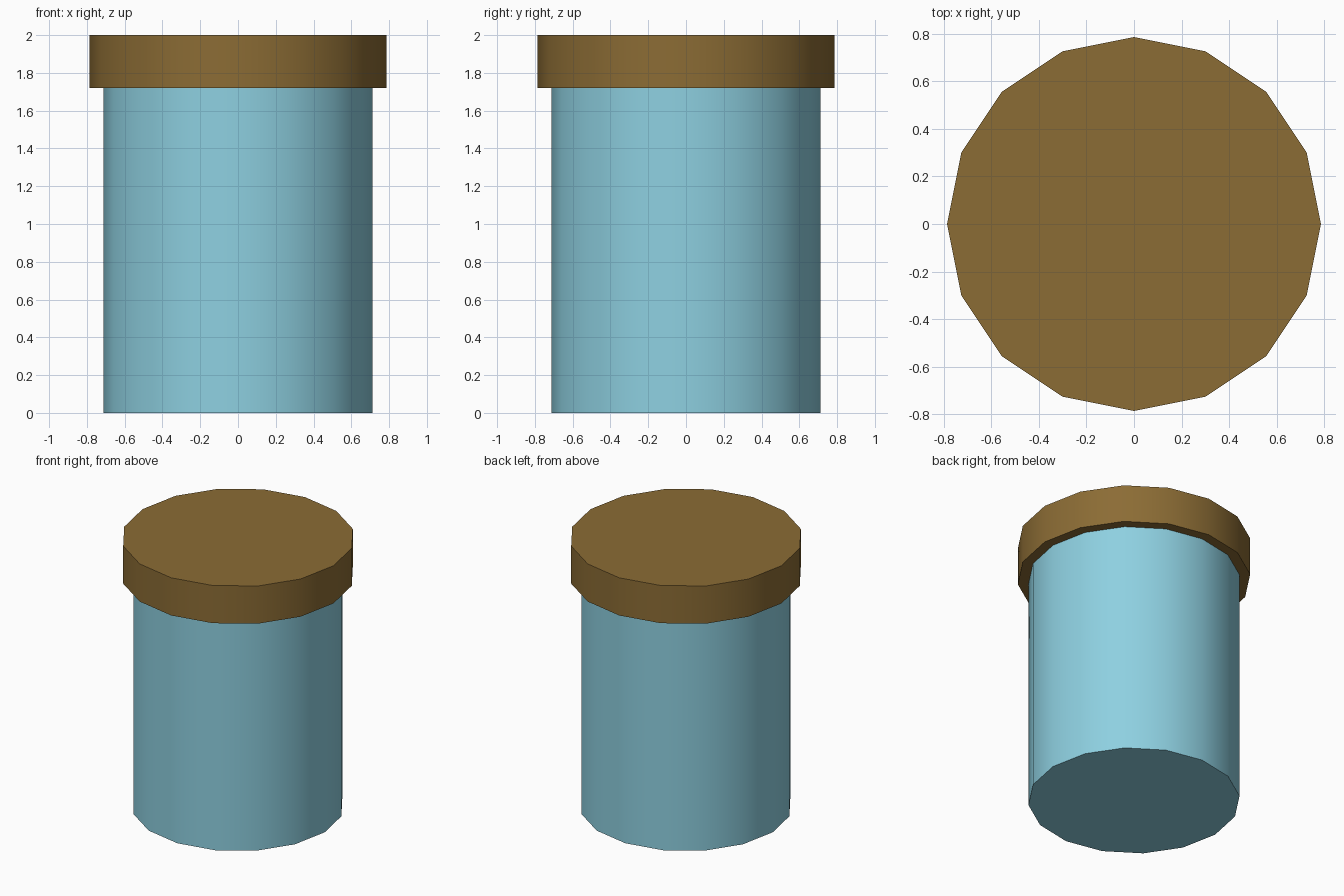
import bpy
from math import radians

if "Cube" in bpy.data.objects:
    bpy.data.objects.remove(bpy.data.objects["Cube"])

SIDES = 16


def drum(name, radius, z0, z1, color):
    """Upright 16-sided drum with smooth sides and sharp rims."""
    bpy.ops.mesh.primitive_cylinder_add(
        vertices=SIDES, radius=radius, depth=z1 - z0, location=(0, 0, (z0 + z1) / 2))
    obj = bpy.context.object
    obj.name = name
    bpy.ops.object.shade_smooth_by_angle(angle=radians(30))
    mat = bpy.data.materials.new(name + "_color")
    mat.diffuse_color = (*color, 1)
    mat.use_nodes = True
    mat.node_tree.nodes["Principled BSDF"].inputs["Base Color"].default_value = mat.diffuse_color
    obj.data.materials.append(mat)
    return obj


# Jar body
drum("jar_body", 0.713, 0.0, 1.72, (0.27, 0.63, 0.75))

# Overhanging lid
drum("lid", 0.785, 1.72, 2.0, (0.26, 0.15, 0.035))
